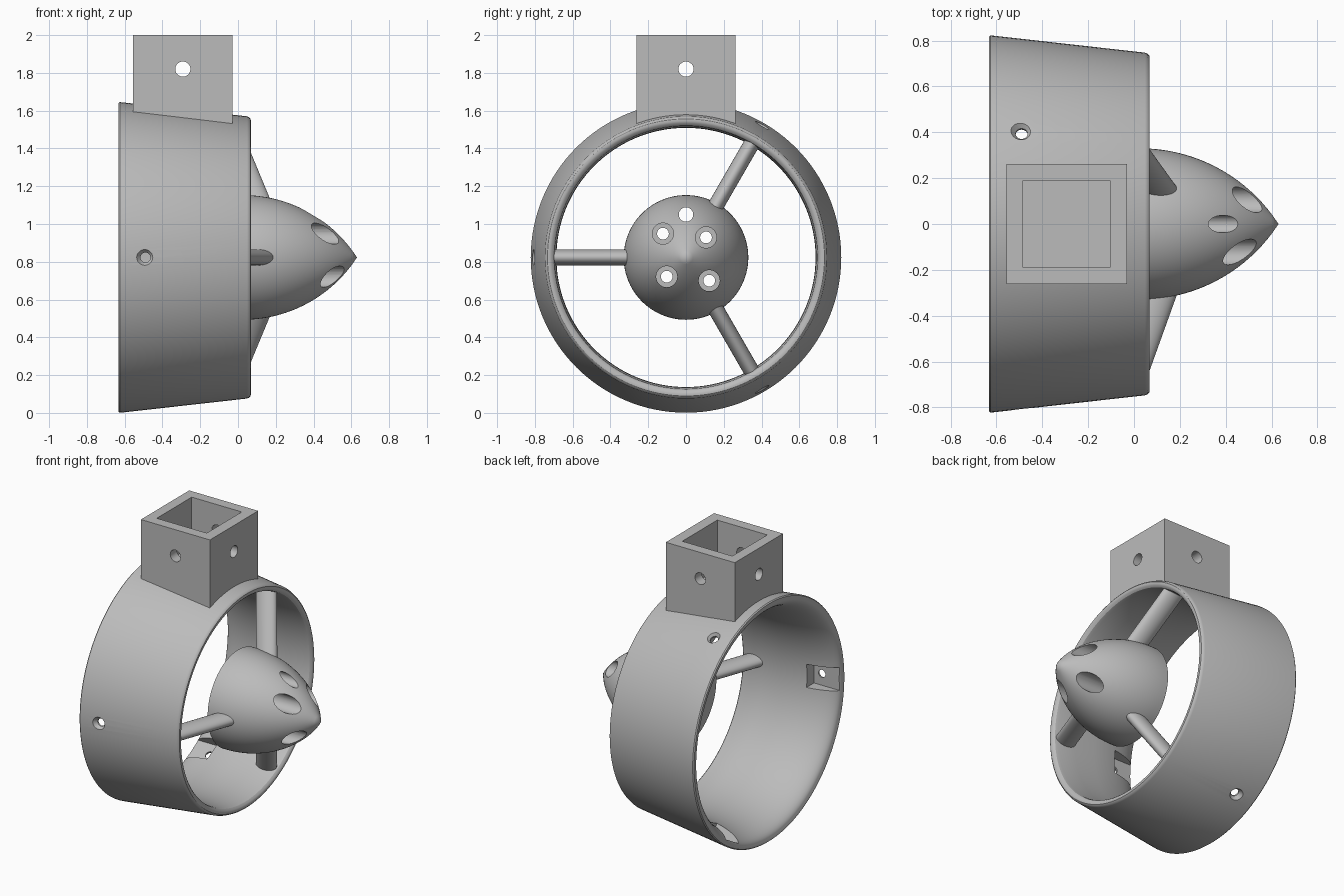
import bpy, bmesh
from math import pi, cos, sin, sqrt, radians
from mathutils import Matrix, Vector

if "Cube" in bpy.data.objects:
    bpy.data.objects.remove(bpy.data.objects["Cube"])

AXIS_Z = 0.823
CENTRE = Matrix.Translation((0, 0, AXIS_Z))
SPOKES = [radians(a) for a in (60, 180, 300)]   # measured from +y towards +z

grey = bpy.data.materials.new("plain_grey")
grey.use_nodes = True
grey.diffuse_color = (0.5, 0.5, 0.5, 1)
grey.node_tree.nodes["Principled BSDF"].inputs["Base Color"].default_value = (0.5, 0.5, 0.5, 1)


def finish(name, bm):
    bmesh.ops.remove_doubles(bm, verts=bm.verts, dist=1e-5)
    bmesh.ops.recalc_face_normals(bm, faces=bm.faces)
    mesh = bpy.data.meshes.new(name)
    bm.to_mesh(mesh)
    bm.free()
    obj = bpy.data.objects.new(name, mesh)
    bpy.context.collection.objects.link(obj)
    mesh.materials.append(grey)
    return obj


def lathe(name, profile, closed, steps=128):
    """Revolve (x, radius) points around the duct axis."""
    bm = bmesh.new()
    verts = [bm.verts.new((x, r, 0)) for x, r in profile]
    pairs = list(zip(verts, verts[1:] + verts[:1]))
    edges = [bm.edges.new(p) for p in (pairs if closed else pairs[:-1])]
    bmesh.ops.spin(bm, geom=verts + edges, cent=(0, 0, 0), axis=(1, 0, 0),
                   angle=2 * pi, steps=steps)
    bm.transform(CENTRE)
    return finish(name, bm)


def box(name, lo, hi, matrix=Matrix()):
    lo, hi = Vector(lo), Vector(hi)
    bm = bmesh.new()
    bmesh.ops.create_cube(bm, size=1, matrix=matrix @ Matrix.Translation((lo + hi) / 2)
                          @ Matrix.Diagonal((*(hi - lo), 1)))
    return finish(name, bm)


def rod(start, end, r1, r2=None):
    start, end = Vector(start), Vector(end)
    d = end - start
    bm = bmesh.new()
    bmesh.ops.create_cone(bm, cap_ends=True, segments=40, radius1=r1,
                          radius2=r1 if r2 is None else r2, depth=d.length,
                          matrix=Matrix.Translation((start + end) / 2)
                          @ d.to_track_quat('Z', 'Y').to_matrix().to_4x4())
    return finish("drill", bm)


def cut(obj, cutters):
    bpy.context.view_layer.objects.active = obj
    for c in cutters:
        c.hide_render = True
        mod = obj.modifiers.new("cut", 'BOOLEAN')
        mod.operation, mod.solver, mod.object = 'DIFFERENCE', 'MANIFOLD', c
        bpy.ops.object.modifier_apply(modifier=mod.name)
        bpy.data.objects.remove(c)


def smooth(obj):
    bpy.ops.object.select_all(action='DESELECT')
    obj.select_set(True)
    bpy.context.view_layer.objects.active = obj
    bpy.ops.object.shade_smooth_by_angle(angle=radians(30))


def radial(x, r, angle):
    return (x, r * cos(angle), AXIS_Z + r * sin(angle))


# Duct ring: conical outside, elliptical bell mouth inside, rounded lips
THROAT_X, THROAT_R, MOUTH_L, MOUTH_H = -0.25, 0.686, 0.38, 0.115
ring = [(-0.612, 0.821), (-0.626, 0.822), (-0.633, 0.816), (-0.633, 0.808)]
for i in range(19):
    t = pi / 2 * (1 - i / 18)
    ring.append((THROAT_X - MOUTH_L * sin(t), THROAT_R + MOUTH_H * (1 - cos(t))))
ring += [(-0.1, 0.688), (0.035, 0.696), (0.054, 0.701), (0.064, 0.711), (0.068, 0.722),
         (0.067, 0.733), (0.061, 0.741), (0.048, 0.747)]
duct = lathe("duct_ring", ring, True)

# Flat-floored pockets and countersunk screw holes around the inlet
cutters = []
for a in SPOKES:
    turn = CENTRE @ Matrix.Rotation(a - pi / 2, 4, 'X')
    cutters += [box("pocket", (-0.7, -0.08, 0.6), (-0.43, 0.08, 0.777), turn),
                rod(radial(-0.49, 0.65, a), radial(-0.49, 0.9, a), 0.026),
                rod(radial(-0.49, 0.787, a), radial(-0.49, 0.817, a), 0.026, 0.05)]
cut(duct, cutters)
smooth(duct)

# Mounting socket: square tube with a floor, saddled on the duct
socket = box("mount_socket", (-0.555, -0.262, 1.5), (-0.03, 0.262, 2))
saddle = lathe("saddle", [(-0.8, 0), (-0.8, 0.832), (0.2, 0.718), (0.2, 0)], False)
cut(socket, [saddle,
             box("cavity", (-0.485, -0.19, 1.66), (-0.105, 0.19, 2.1)),
             rod((-0.8, 0, 1.82), (0.3, 0, 1.82), 0.04),
             rod((-0.292, -0.5, 1.82), (-0.292, 0.5, 1.82), 0.04)])
smooth(socket)

# Nose hub: circular-arc ogive with a flat back
BASE, LENGTH, RADIUS = 0.025, 0.605, 0.33
arc = (LENGTH ** 2 + RADIUS ** 2) / (2 * RADIUS)
profile = [(0, 0), (0, RADIUS)]
for i in range(24):
    d = LENGTH * i / 24
    profile.append((BASE + d, sqrt(arc ** 2 - d ** 2) - arc + RADIUS))
profile.append((BASE + LENGTH, 0))
hub = lathe("nose_hub", profile, False, 96)

# Counterbored motor screw holes and one plain cable hole
cutters = [rod((-0.2, 0, AXIS_Z + 0.227), (0.8, 0, AXIS_Z + 0.227), 0.038)]
for y, z in ((-0.122, 0.126), (0.106, 0.106), (-0.102, -0.102), (0.123, -0.123)):
    z += AXIS_Z
    cutters += [rod((0.07, y, z), (0.8, y, z), 0.056),
                rod((-0.2, y, z), (0.9, y, z), 0.031)]
cut(hub, cutters)
smooth(hub)

# Swept struts with an oval section joining hub and duct
for n, a in enumerate(SPOKES, 1):
    bm = bmesh.new()
    bmesh.ops.create_cone(bm, cap_ends=True, segments=40, radius1=1, radius2=1, depth=1)
    for v in bm.verts:
        r = 0.26 if v.co.z < 0 else 0.72
        v.co = (0.089 - 0.36 * (r - 0.37) + 0.076 * v.co.x, r, 0.042 * v.co.y)
    bm.transform(CENTRE @ Matrix.Rotation(a, 4, 'X'))
    smooth(finish(f"strut_{n}", bm))
